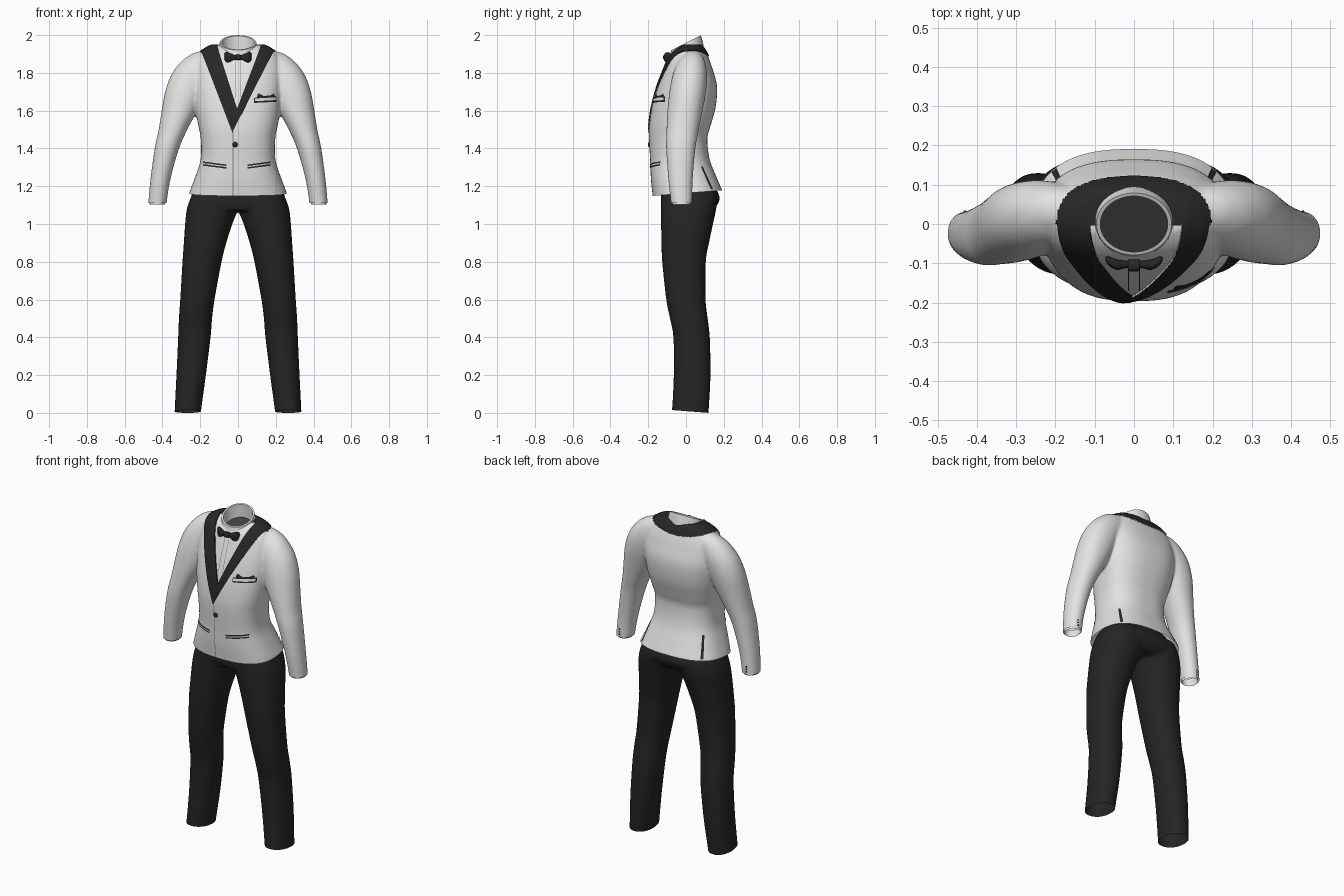
import bpy, bmesh, math
from mathutils import Vector, Matrix
from mathutils.bvhtree import BVHTree

if "Cube" in bpy.data.objects:
    bpy.data.objects.remove(bpy.data.objects["Cube"])


def material(name, r, g, b):
    m = bpy.data.materials.new(name)
    m.diffuse_color = (r, g, b, 1)
    m.use_nodes = True
    m.node_tree.nodes["Principled BSDF"].inputs["Base Color"].default_value = m.diffuse_color
    return m


IVORY = material("ivory_cloth", .78, .77, .75)
SATIN = material("black_satin", .02, .02, .02)
SHIRT = material("white_shirt", .78, .78, .77)
BLACK = material("black_trouser_cloth", .018, .018, .019)
SEAM = material("grey_seam", .22, .22, .21)
LINING = material("dark_lining", .05, .05, .05)


def finish(name, bm, *mats, angle=45):
    me = bpy.data.meshes.new(name)
    bm.to_mesh(me)
    ob = bpy.data.objects.new(name, me)
    bpy.context.collection.objects.link(ob)
    for m in mats:
        me.materials.append(m)
    bpy.ops.object.select_all(action='DESELECT')
    ob.select_set(True)
    bpy.context.view_layer.objects.active = ob
    bpy.ops.object.shade_smooth_by_angle(angle=math.radians(angle))
    return ob


def smooth_path(secs, steps):
    """Catmull-Rom through section tuples."""
    out = []
    for i in range(len(secs) - 1):
        a, b, c, d = (secs[max(i - 1, 0)], secs[i], secs[i + 1], secs[min(i + 2, len(secs) - 1)])
        for k in range(steps):
            t = k / steps
            out.append([.5 * (2 * q + (r - p) * t + (2 * p - 5 * q + 4 * r - s) * t * t
                              + (3 * q - p - 3 * r + s) * t ** 3) for p, q, r, s in zip(a, b, c, d)])
    return out + [list(secs[-1])]


def loft(bm, secs, power=2.0, n=56, steps=5, flip=1):
    """Sections: (z, x_min, x_max, y_front, y_back), closed at both ends."""
    rings = []
    for z, x0, x1, yf, yb in smooth_path(secs, steps):
        ring = []
        for k in range(n):
            a = 2 * math.pi * k / n
            c, s = math.cos(a), math.sin(a)
            c = math.copysign(abs(c) ** (2 / power), c)
            s = math.copysign(abs(s) ** (2 / power), s)
            ring.append(bm.verts.new((flip * ((x0 + x1) / 2 + (x1 - x0) / 2 * c),
                                      (yf + yb) / 2 + (yb - yf) / 2 * s, z)))
        rings.append(ring)
    faces = [bm.faces.new(rings[0]), bm.faces.new(rings[-1])]
    for a, b in zip(rings, rings[1:]):
        for k in range(n):
            j = (k + 1) % n
            faces.append(bm.faces.new((a[k], a[j], b[j], b[k])))
    bmesh.ops.recalc_face_normals(bm, faces=faces)


def fuse(bm, voxel, rounds):
    """Merge overlapping lofts into one soft skin."""
    ob = finish("helper", bm)
    r = ob.modifiers.new("fuse", 'REMESH')
    r.mode, r.voxel_size = 'VOXEL', voxel
    s = ob.modifiers.new("soften", 'SMOOTH')
    s.factor, s.iterations = .5, rounds
    me = bpy.data.meshes.new_from_object(ob.evaluated_get(bpy.context.evaluated_depsgraph_get()))
    bpy.data.objects.remove(ob)
    out = bmesh.new()
    out.from_mesh(me)
    return out


def slice_mesh(bm, point, normal, where, clear=False):
    fs = [f for f in bm.faces if where(f.calc_center_median())]
    geom = list({v for f in fs for v in f.verts}) + list({e for f in fs for e in f.edges}) + fs
    bmesh.ops.bisect_plane(bm, geom=geom, dist=1e-5, plane_co=point, plane_no=normal, clear_inner=clear)


# Trousers: two legs and a seat
bm = bmesh.new()
leg = [(-.05, .2, .338, -.077, .12), (0, .197, .336, -.075, .12), (.2, .17, .326, -.065, .13),
       (.4, .145, .317, -.067, .126), (.5, .137, .313, -.085, .115), (.6, .124, .306, -.105, .104),
       (.8, .087, .294, -.126, .105), (.9, .062, .287, -.13, .122), (1, .03, .28, -.132, .143),
       (1.08, .0, .271, -.132, .16), (1.14, .0, .25, -.13, .165), (1.19, .0, .23, -.12, .15)]
for side in (1, -1):
    loft(bm, leg, 2.2, flip=side)
loft(bm, [(1.07, -.24, .24, -.12, .14), (1.1, -.26, .26, -.133, .165), (1.15, -.243, .243, -.133, .177),
          (1.25, -.19, .19, -.13, .12)], 2.3)
bm = fuse(bm, .009, 9)
slice_mesh(bm, (0, .12, 0), (0, .077, 1), lambda c: c.z < .2, True)
finish("trousers", bm, BLACK)

# Jacket: torso and two sleeves
bm = bmesh.new()
torso = [(1.06, .272, -.172, .203), (1.15, .262, -.177, .2), (1.24, .23, -.186, .165), (1.34, .198, -.19, .126),
         (1.45, .197, -.196, .113), (1.52, .21, -.195, .13), (1.62, .228, -.181, .157), (1.73, .238, -.152, .164),
         (1.82, .235, -.119, .141), (1.88, .215, -.095, .12), (1.92, .185, -.064, .1), (1.945, .14, -.03, .08)]
loft(bm, [(z, -w, w, f, b) for z, w, f, b in torso], 2.55, n=72)
sleeve = [(1.05, .383, .478, -.078, .03), (1.11, .378, .475, -.08, .032), (1.24, .357, .463, -.094, .036),
          (1.4, .312, .441, -.105, .05), (1.5, .268, .42, -.103, .068), (1.6, .215, .404, -.098, .088),
          (1.7, .17, .386, -.088, .106), (1.79, .13, .353, -.07, .111), (1.86, .1, .3, -.043, .1),
          (1.9, .1, .245, -.01, .08), (1.915, .12, .2, .015, .055)]
for side in (1, -1):
    loft(bm, sleeve, 2.1, flip=side)
bm = fuse(bm, .0065, 13)
slice_mesh(bm, (0, 0, 1.163), (0, -.08, 1), lambda c: abs(c.x) < .31 and c.z < 1.3, True)
slice_mesh(bm, (0, 0, 1.112), (0, 0, 1), lambda c: abs(c.x) > .31 and c.z < 1.3, True)

# Lapel edges as lines in the front view: (x, z) to (x, z)
OUT_R, OUT_L = ((-.03, 1.485), (.195, 1.93)), ((-.03, 1.485), (-.195, 1.92))
IN_R, IN_L = ((-.005, 1.61), (.105, 1.9)), ((-.005, 1.61), (-.105, 1.925))
for (x0, z0), (x1, z1) in (OUT_R, OUT_L, IN_R, IN_L):
    slice_mesh(bm, (x0, 0, z0), (z1 - z0, 0, x0 - x1), lambda c: c.y < .02 and c.z > 1.45)
for x in (-.029, -.025):
    slice_mesh(bm, (x, 0, 1.3), (1, 0, 0), lambda c: c.y < -.1 and c.z < 1.55)


def at(line, z):
    (x0, z0), (x1, z1) = line
    return x0 + (x1 - x0) * (z - z0) / (z1 - z0)


def region(c):
    """0 jacket, 1 lapel, 2 shirt, 3 front seam"""
    if c.y < 0:
        if c.z > 1.61 and at(IN_L, c.z) < c.x < at(IN_R, c.z):
            return 2
        if c.z > 1.485 and max(at(OUT_L, c.z), -.195) < c.x < min(at(OUT_R, c.z), .195):
            return 1
        return 3 if -.029 < c.x < -.025 and c.z < 1.49 else 0
    return 1 if c.z > 1.8 and (abs(c.x) / .195) ** 2.4 + (c.y / .117) ** 2.4 < 1 else 0


for f in bm.faces:
    f.material_index = region(f.calc_center_median())
# Neck opening
hole = [f for f in bm.faces if f.calc_center_median().z > 1.8 and
        (f.calc_center_median().x / .095) ** 2 + (f.calc_center_median().y / .081) ** 2 < 1]
bmesh.ops.delete(bm, geom=hole, context='FACES')
# Raise the lapels
bm.normal_update()
res = bmesh.ops.extrude_face_region(bm, geom=[f for f in bm.faces if f.material_index == 1])
bm.normal_update()
raised = [v for v in res['geom'] if isinstance(v, bmesh.types.BMVert)]
for v, nrm in [(v, v.normal.copy()) for v in raised]:
    v.co += nrm * .006
bm.normal_update()
finish("jacket", bm, IVORY, SATIN, SHIRT, SEAM)
skin = BVHTree.FromBMesh(bm)


def on_skin(x, z, side=-1, lift=0.0):
    hit = skin.ray_cast(Vector((x, side, z)), Vector((0, -side, 0)))[0]
    return Vector((x, (hit.y if hit else side * .15) + side * lift, z))


def ribbon(name, upper, lower, mat, side=-1, lift=.004, n=8):
    """Thin strip laid on the jacket between two (x, z) polylines."""
    b = bmesh.new()
    rows = []
    for line in (upper, lower):
        pts = [Vector(p).lerp(Vector(q), k / n) for p, q in zip(line, line[1:]) for k in range(n)]
        rows.append([b.verts.new(on_skin(p[0], p[1], side, lift)) for p in pts + [Vector(line[-1])]])
    for k in range(len(rows[0]) - 1):
        b.faces.new((rows[0][k], rows[1][k], rows[1][k + 1], rows[0][k + 1]))
    bmesh.ops.recalc_face_normals(b, faces=b.faces)
    finish(name, b, mat)


def button(name, x, z, r, side=-1):
    b = bmesh.new()
    bmesh.ops.create_uvsphere(b, u_segments=16, v_segments=8, radius=r)
    bmesh.ops.transform(b, verts=b.verts, matrix=Matrix.Translation(on_skin(x, z, side)) @ Matrix.Diagonal((1, .5, 1, 1)))
    finish(name, b, SATIN)


# Pockets and vents
for tag, s in (("left", 1), ("right", -1)):
    xa, xb = (.05, .172) if s > 0 else (-.062, -.185)
    for part, h, mat, lift in (("edge", .011, SATIN, .004), ("welt", .003, IVORY, .006)):
        ribbon(f"{tag}_pocket_{part}", [(xa, 1.304 + h), (xb, 1.32 + h)], [(xa, 1.304 - h), (xb, 1.32 - h)], mat, lift=lift)
    ribbon(f"{tag}_vent", [(s * .18, 1.305), (s * .21, 1.185)], [(s * .172, 1.305), (s * .198, 1.185)], SATIN, 1)
    for k in range(3):
        button(f"{tag}_cuff_button_{k + 1}", s * .43, 1.128 + .016 * k, .005, 1)

# Breast pocket with folded square
ribbon("pocket_square", [(.1, 1.675), (.108, 1.693), (.135, 1.678), (.17, 1.68), (.19, 1.69), (.198, 1.675)],
       [(.1, 1.66), (.108, 1.66), (.135, 1.66), (.17, 1.662), (.19, 1.664), (.198, 1.664)], SATIN, n=3)
ribbon("breast_pocket_edge", [(.085, 1.668), (.205, 1.676)], [(.085, 1.641), (.205, 1.647)], SATIN, lift=.006)
ribbon("breast_pocket_welt", [(.089, 1.664), (.201, 1.671)], [(.089, 1.65), (.201, 1.656)], IVORY, lift=.009)
button("front_button", -.015, 1.42, .014)

# Shirt front placket lines
for tag, x in (("left", .014), ("right", -.014)):
    ribbon(f"{tag}_placket_line", [(x - .0015, 1.86), (x - .0015, 1.67)], [(x + .0015, 1.86), (x + .0015, 1.67)],
           SEAM, lift=.002)

# Shirt collar: tilted double-walled band
bm = bmesh.new()
rings = []
for rx, ry, drop in ((.109, .095, .075), (.106, .089, .04), (.096, .079, 0), (.086, .071, 0), (.086, .074, .08)):
    ring = []
    for k in range(64):
        a = 2 * math.pi * k / 64
        y = ry * math.sin(a)
        ring.append(bm.verts.new((rx * math.cos(a), y, 1.96 + .5 * y - drop)))
    rings.append(ring)
for a, b in zip(rings, rings[1:]):
    for k in range(64):
        j = (k + 1) % 64
        bm.faces.new((a[k], a[j], b[j], b[k]))
floor = bm.faces.new(rings[-1])
floor.material_index = 1
bmesh.ops.recalc_face_normals(bm, faces=bm.faces)
finish("shirt_collar", bm, SHIRT, LINING)

# Bow tie: wings lofted sideways, plus the knot
bm = bmesh.new()
wings = [(-.072, .018, -.094, -.084), (-.066, .027, -.104, -.082), (-.045, .025, -.117, -.09), (-.018, .012, -.112, -.094)]
wings += [(-x, h, f, b) for x, h, f, b in reversed(wings)]
loft(bm, [(x, -h, h, f, b) for x, h, f, b in wings], 2.6, n=24, steps=4)
loft(bm, [(-.016, -.008, .008, -.112, -.094), (-.012, -.014, .014, -.12, -.09),
          (.012, -.014, .014, -.12, -.09), (.016, -.008, .008, -.112, -.094)], 3, n=24)
bmesh.ops.transform(bm, verts=bm.verts,
                    matrix=Matrix.Translation((0, 0, 1.882)) @ Matrix.Rotation(math.pi / 2, 4, 'Y'))
finish("bow_tie", bm, SATIN)

# Shirt cuffs inside the sleeves
for tag, s in (("left", 1), ("right", -1)):
    bm = bmesh.new()
    loft(bm, [(1.104, .386, .468, -.072, .024), (1.15, .38, .462, -.074, .026)], 2.1, n=32, flip=s)
    bmesh.ops.delete(bm, geom=[f for f in bm.faces if len(f.verts) > 4], context='FACES_ONLY')
    finish(f"{tag}_shirt_cuff", bm, SHIRT)
